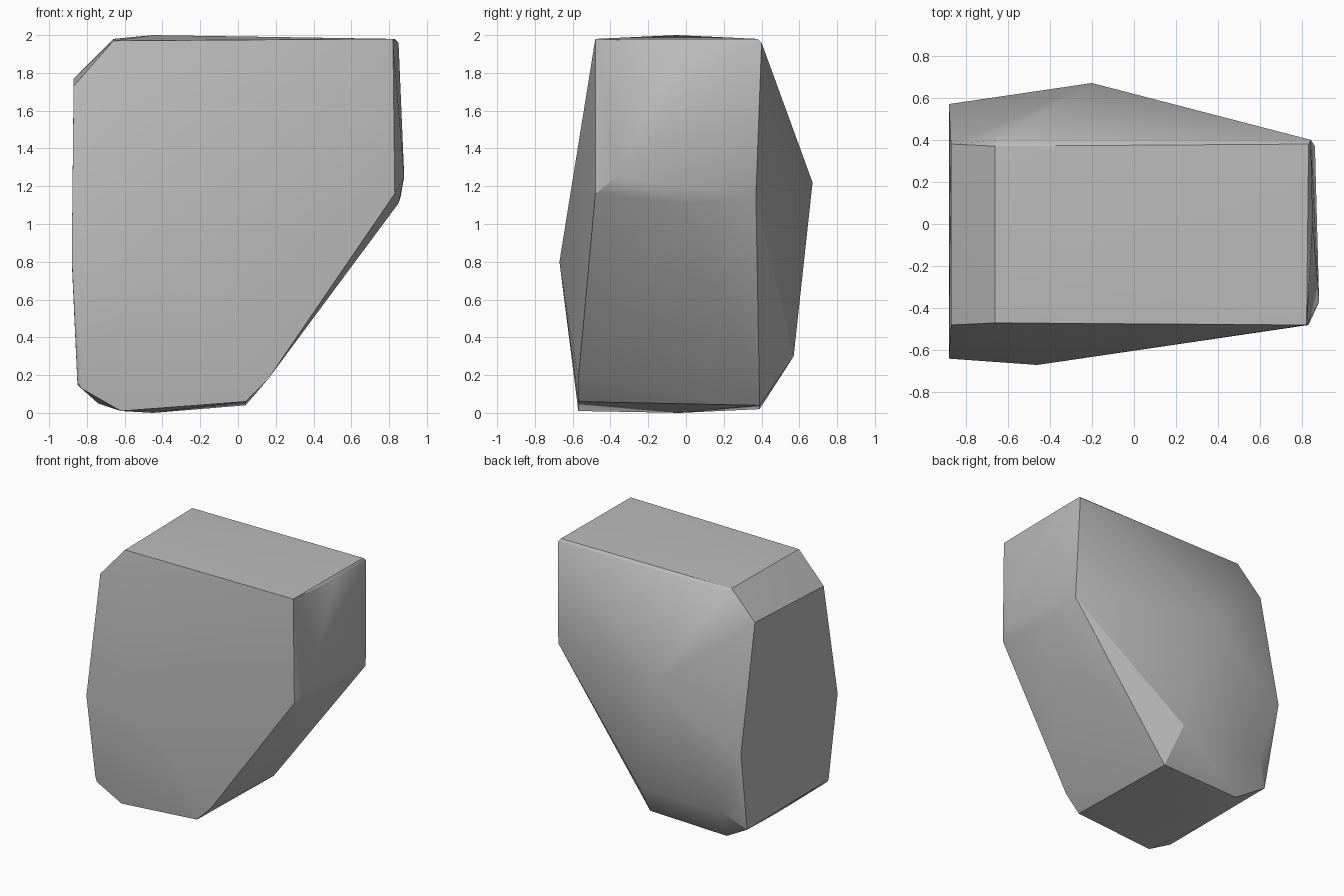
import bpy
import bmesh
import math

# Remove the default cube only
default_cube = bpy.data.objects.get("Cube")
if default_cube:
    bpy.data.objects.remove(default_cube, do_unlink=True)


def make_material(name, colour):
    material = bpy.data.materials.new(name)
    material.use_nodes = True
    material.diffuse_color = colour
    shader = next(node for node in material.node_tree.nodes
                  if node.type == "BSDF_PRINCIPLED")
    shader.inputs["Base Color"].default_value = colour
    shader.inputs["Roughness"].default_value = 0.8
    return material


def build_hull(name, corner_groups, material, sharp_angle):
    """Wrap a tight faceted skin around the corners of every side."""
    mesh = bpy.data.meshes.new(name)
    bm = bmesh.new()
    for group in corner_groups:
        for corner in group:
            bm.verts.new(corner)
    hull = bmesh.ops.convex_hull(bm, input=bm.verts[:])
    # Drop any corner swallowed by the skin
    loose = [vert for vert in bm.verts if not vert.link_faces]
    bmesh.ops.delete(bm, geom=loose, context="VERTS")
    bmesh.ops.recalc_face_normals(bm, faces=bm.faces[:])
    bm.to_mesh(mesh)
    bm.free()
    mesh.materials.append(material)

    obj = bpy.data.objects.new(name, mesh)
    bpy.context.collection.objects.link(obj)
    bpy.ops.object.select_all(action="DESELECT")
    bpy.context.view_layer.objects.active = obj
    obj.select_set(True)
    bpy.ops.object.shade_smooth_by_angle(angle=math.radians(sharp_angle))
    return obj


# Broad front, swelling to a low peak
front_side = [
    (-.66, -.47, 1.97), (.82, -.48, 1.98), (.83, -.48, 1.16),
    (.16, -.57, .18), (.04, -.57, .06), (-.62, -.57, .01),
    (-.83, -.58, .13), (-.46, -.67, .8),
]

# Flat left-hand end with its corner slope
end_side = [
    (-.87, -.48, 1.73), (-.88, -.64, .82), (-.85, -.57, .16),
    (-.85, .45, .15), (-.88, .57, .8), (-.87, .38, 1.77),
]

# Back, rising to a peak above the underside slope
back_side = [
    (-.2, .67, 1.22), (.01, .57, .3), (-.71, .57, .3),
    (-.64, .4, 1.96), (.84, .4, 1.96),
]

# Short upright end above the undercut
upright_side = [
    (.88, -.37, 1.25), (.85, 0, 1.11), (.86, .37, 1.14), (.85, 0, 1.96),
]

# Gently crowned top and base
top_side = [(-.66, .37, 1.98), (.83, .38, 1.98), (-.45, -.05, 2)]
base_side = [
    (.04, .39, .04), (-.63, .39, .02), (-.45, -.03, 0), (-.74, -.1, .05),
]

stone = make_material("stone grey", (.5, .5, .5, 1))
build_hull(
    "boulder",
    [front_side, end_side, back_side, upright_side, top_side, base_side],
    stone, 30)
